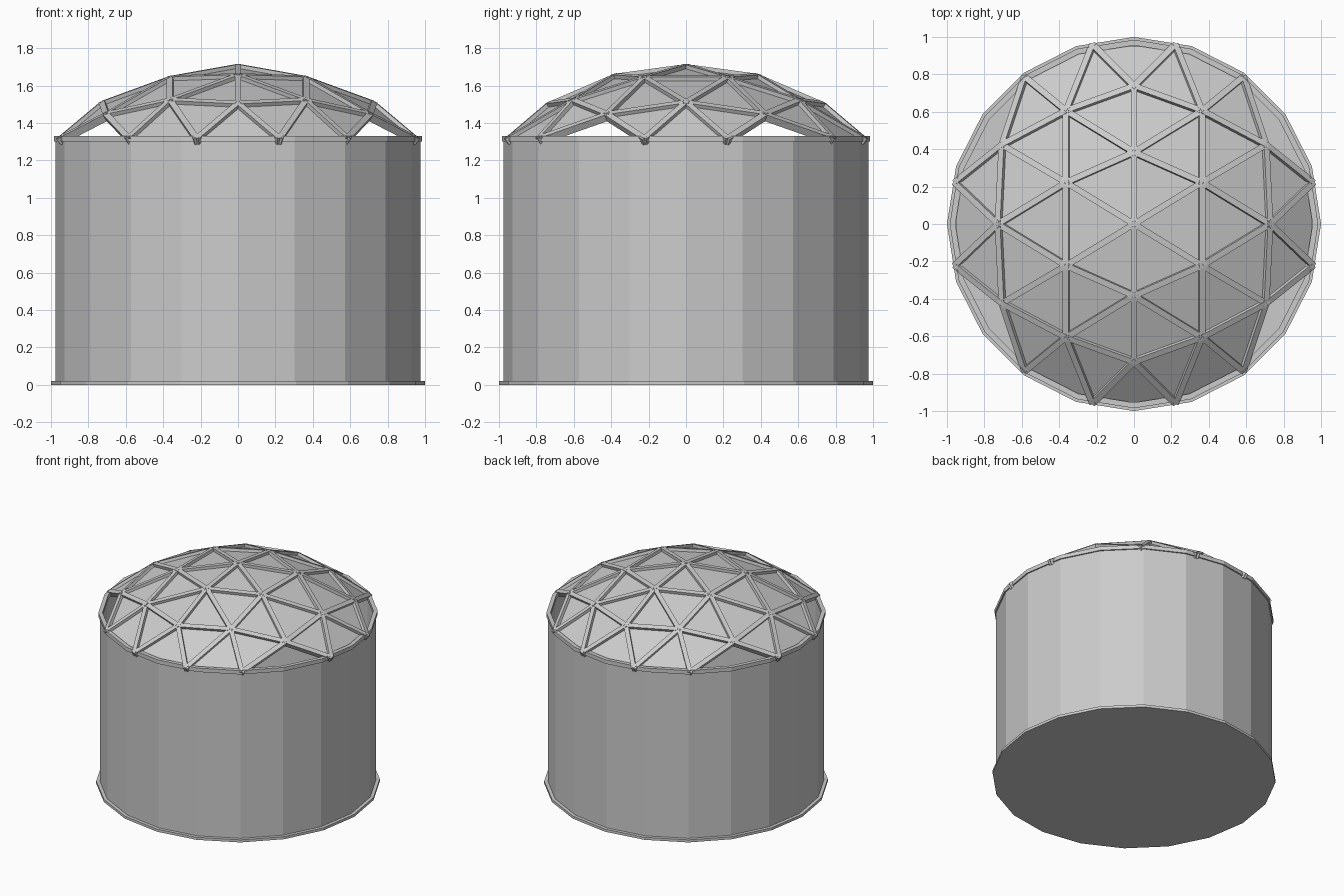
import bpy, bmesh, math
from mathutils import Vector, Matrix

if "Cube" in bpy.data.objects:
    bpy.data.objects.remove(bpy.data.objects["Cube"])

SIDES = 20


def new_object(name, bm):
    mesh = bpy.data.meshes.new(name)
    bm.to_mesh(mesh)
    bm.free()
    obj = bpy.data.objects.new(name, mesh)
    bpy.context.collection.objects.link(obj)
    return obj


def lathe(name, profile, closed):
    """Revolve (radius, z) points into a 20-sided flat-faced part."""
    bm = bmesh.new()
    rings = []
    for r, z in profile:
        rings.append([bm.verts.new((r * math.cos(2 * math.pi * i / SIDES),
                                    r * math.sin(2 * math.pi * i / SIDES), z))
                      for i in range(SIDES)])
    pairs = list(zip(rings, rings[1:]))
    if closed:
        pairs.append((rings[-1], rings[0]))
    else:
        bm.faces.new(rings[0])
        bm.faces.new(rings[-1])
    for a, b in pairs:
        for i in range(SIDES):
            j = (i + 1) % SIDES
            bm.faces.new((a[i], a[j], b[j], b[i]))
    bmesh.ops.recalc_face_normals(bm, faces=bm.faces)
    return new_object(name, bm)


# Tank: floor plate, open wall and top rim
lathe("floor_plate", [(1.0, 0), (1.0, 0.02)], False)
lathe("tank_wall", [(0.975, 0.02), (0.975, 1.31), (0.965, 1.31), (0.965, 0.02)], True)
lathe("top_rim", [(0.985, 1.30), (0.985, 1.33), (0.955, 1.33), (0.955, 1.30)], True)

# Dome nodes in one quadrant (plan view); lower case = mirrored across y = 0 or x = 0
P = {"O": (0, 0), "A": (0, 0.38), "B": (0.36, 0.22), "b": (0.36, -0.22),
     "C": (0.72, 0), "D": (0.36, 0.60), "E": (0.70, 0.42), "F": (0, 0.73),
     "G": (0.22, 0.95), "g": (-0.22, 0.95), "H": (0.58, 0.78),
     "I": (0.95, 0.22), "i": (0.95, -0.22)}
TRIS = "OAB OBb BbC ABD ADF BDE BEC FDG FGg DGH DHE EIC CIi".split()
FEET = "GgHIi"
R, TOP = 1.42, 1.695
CENTRE = Vector((0, 0, TOP - R))


def on_dome(p):
    return Vector((p[0], p[1], CENTRE.z + math.sqrt(R * R - p[0] ** 2 - p[1] ** 2)))


tris, edges = set(), set()
for sx in (1, -1):
    for sy in (1, -1):
        for t in TRIS:
            q = [(P[c][0] * sx + 0.0, P[c][1] * sy + 0.0) for c in t]
            tris.add(tuple(sorted(q)))
            for k in range(3):
                m = (k + 1) % 3
                if not (t[k] in FEET and t[m] in FEET):
                    edges.add(tuple(sorted((q[k], q[m]))))

# Dome skin panels
bm = bmesh.new()
verts = {}
for t in sorted(tris):
    for p in t:
        if p not in verts:
            verts[p] = bm.verts.new(on_dome(p))
    f = bm.faces.new([verts[p] for p in t])
    f.normal_update()
    if f.normal.z < 0:
        f.normal_flip()
new_object("dome_panels", bm)

# Dome struts
bm = bmesh.new()
for p, q in sorted(edges):
    a, b = on_dome(p), on_dome(q)
    mid = (a + b) / 2
    y = (b - a).normalized()
    x = y.cross(mid - CENTRE).normalized()
    z = x.cross(y)
    rot = Matrix((x, y, z)).transposed().to_4x4()
    size = Matrix.Diagonal((0.033, (b - a).length + 0.01, 0.04, 1))
    bmesh.ops.create_cube(bm, size=1, matrix=Matrix.Translation(mid) @ rot @ size)
new_object("dome_struts", bm)
